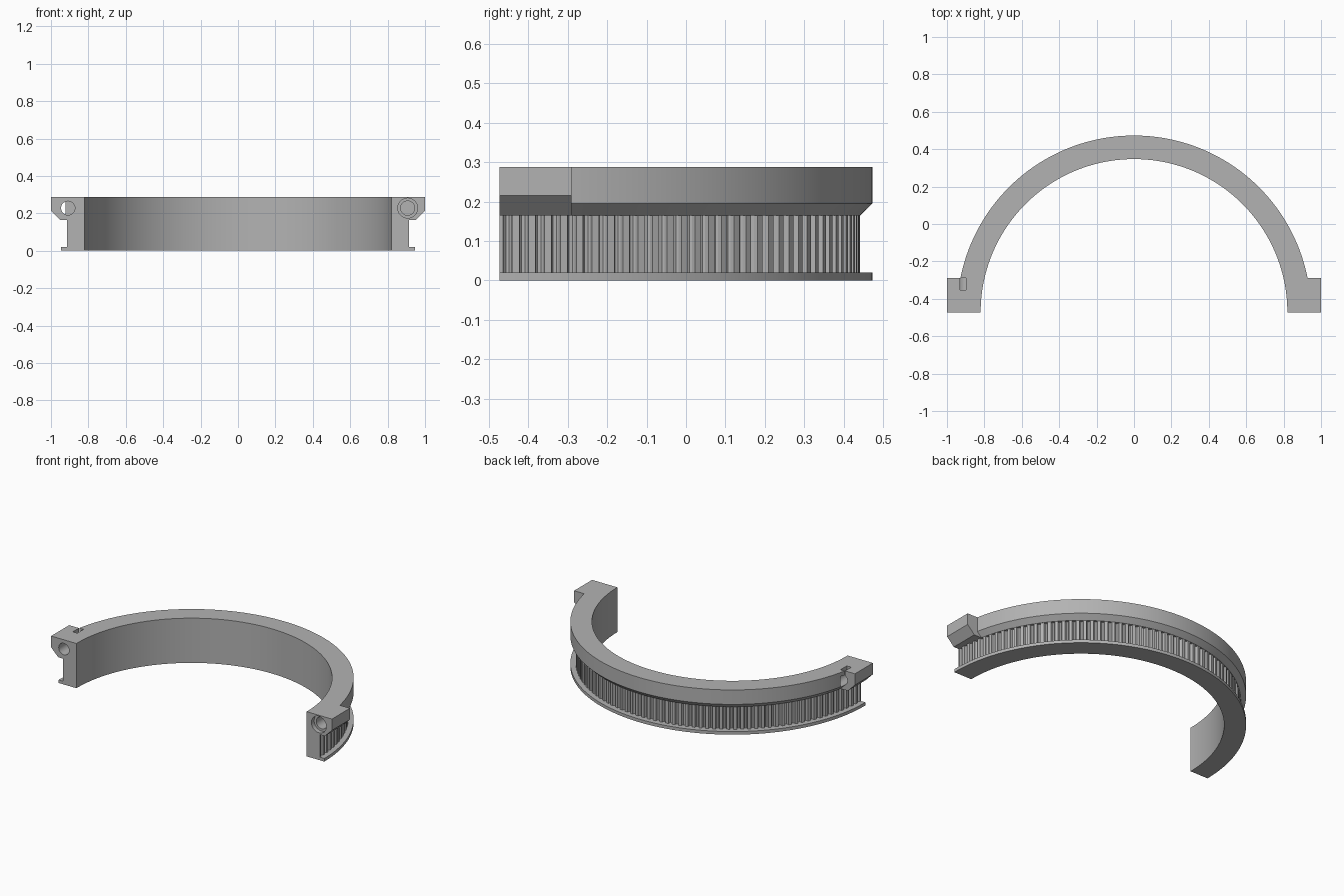
import bpy, bmesh, math
from mathutils import Matrix

if "Cube" in bpy.data.objects:
    bpy.data.objects.remove(bpy.data.objects["Cube"], do_unlink=True)

grey = bpy.data.materials.new("plain grey")
grey.use_nodes = True
grey.diffuse_color = (0.45, 0.45, 0.45, 1)
grey.node_tree.nodes["Principled BSDF"].inputs["Base Color"].default_value = grey.diffuse_color

FRONT, LUG_BACK = -0.473, -0.29
INNER, OUTER, TIP, DEPTH = 0.82, 0.946, 0.9145, 0.016
TOP, TEETH = 0.288, 70


def make_object(name, bm):
    bmesh.ops.recalc_face_normals(bm, faces=bm.faces[:])
    mesh = bpy.data.meshes.new(name)
    bm.to_mesh(mesh)
    bm.free()
    mesh.materials.append(grey)
    obj = bpy.data.objects.new(name, mesh)
    bpy.context.collection.objects.link(obj)
    return obj


def prism(name, outline, y0, y1):
    """Extrude an x-z outline along y."""
    bm = bmesh.new()
    face = bm.faces.new([bm.verts.new((x, y0, z)) for x, z in outline])
    out = bmesh.ops.extrude_face_region(bm, geom=[face])
    verts = [v for v in out["geom"] if isinstance(v, bmesh.types.BMVert)]
    bmesh.ops.translate(bm, verts=verts, vec=(0, y1 - y0, 0))
    return make_object(name, bm)


def bore(name, x, z, radius, y0, y1):
    outline = [(x + radius * math.cos(i * math.tau / 32),
                z + radius * math.sin(i * math.tau / 32)) for i in range(32)]
    return prism(name, outline, y0, y1)


def combine(target, tool, operation):
    mod = target.modifiers.new(operation, "BOOLEAN")
    mod.operation, mod.solver, mod.object = operation, "EXACT", tool
    bpy.context.view_layer.objects.active = target
    bpy.ops.object.modifier_apply(modifier=mod.name)
    bpy.data.objects.remove(tool, do_unlink=True)


# Half ring: sweep a section whose belt radius follows the tooth shape
tooth = [(0, 0), (0.22, 0), (0.28, 0.7), (0.39, 1), (0.61, 1), (0.72, 0.7), (0.78, 0)]
steps = [((i + f) / TEETH, d) for i in range(TEETH) for f, d in tooth] + [(1, 0)]
bm = bmesh.new()
sections = []
for turn, cut in steps:
    belt = TIP - DEPTH * cut
    section = [(INNER, 0), (OUTER, 0), (OUTER, 0.02), (belt, 0.02), (belt, 0.165),
               (TIP + 0.001, 0.165), (OUTER, 0.195), (OUTER, TOP), (INNER, TOP)]
    a = turn * math.pi
    sections.append([bm.verts.new((r * math.cos(a), FRONT + r * math.sin(a), z))
                     for r, z in section])
for s, t in zip(sections, sections[1:]):
    for i in range(len(s)):
        j = (i + 1) % len(s)
        bm.faces.new((s[i], s[j], t[j], t[i]))
bm.faces.new(sections[0])
bm.faces.new(sections[-1])
ring = make_object("toothed_half_ring", bm)

# Clamp lugs with chamfered undersides at both ends
for side in (-1, 1):
    outline = [(0.87, 0.165), (0.95, 0.165), (1, 0.215), (1, TOP), (0.87, TOP)]
    lug = prism("clamp_lug", [(side * x, z) for x, z in outline], FRONT, LUG_BACK)
    combine(ring, lug, "UNION")

# Left lug: stepped blind screw hole
combine(ring, bore("counterbore", 0.907, 0.228, 0.053, -0.5, -0.445), "DIFFERENCE")
combine(ring, bore("screw_hole", 0.907, 0.228, 0.038, -0.5, -0.31), "DIFFERENCE")

# Right lug: through hole with a nut slot from the top
combine(ring, bore("bolt_hole", -0.909, 0.228, 0.037, -0.5, -0.258), "DIFFERENCE")
slot = [(-0.93, 0.2), (-0.898, 0.2), (-0.898, 0.32), (-0.93, 0.32)]
combine(ring, prism("nut_slot", slot, -0.353, -0.289), "DIFFERENCE")

bpy.ops.object.select_all(action="DESELECT")
ring.select_set(True)
bpy.context.view_layer.objects.active = ring
bpy.ops.object.shade_smooth_by_angle(angle=math.radians(30))
